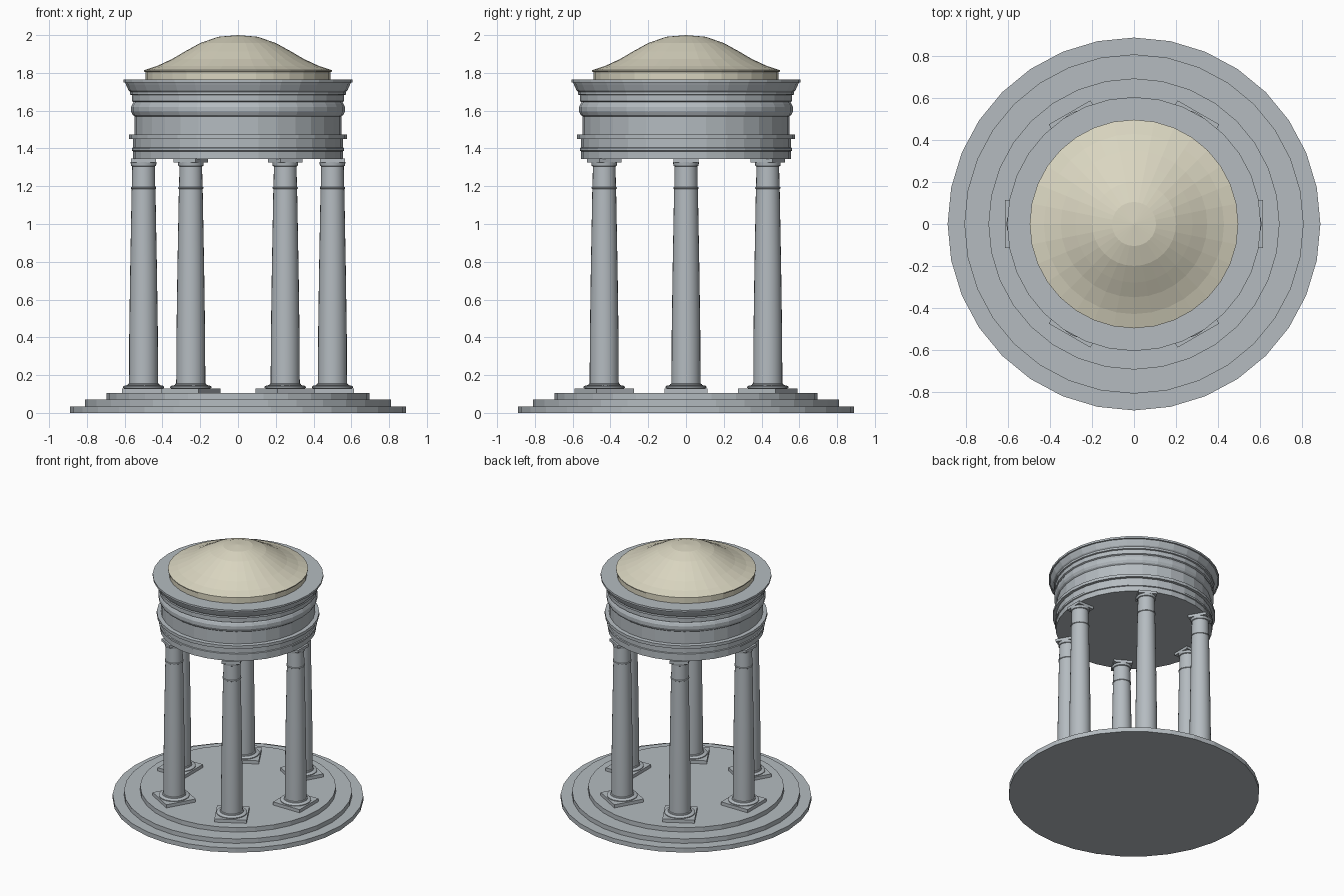
import bpy, bmesh, math

if "Cube" in bpy.data.objects:
    bpy.data.objects.remove(bpy.data.objects["Cube"])

SEG = 32


def material(name, rgb):
    m = bpy.data.materials.new(name)
    m.diffuse_color = (*rgb, 1)
    m.use_nodes = True
    m.node_tree.nodes["Principled BSDF"].inputs["Base Color"].default_value = m.diffuse_color
    return m


STONE = material("grey_stone", (0.46, 0.50, 0.53))
ROOF = material("cream_roof", (0.70, 0.67, 0.53))


def make_object(name, bm, mat, smooth=0):
    bmesh.ops.recalc_face_normals(bm, faces=bm.faces)
    me = bpy.data.meshes.new(name)
    bm.to_mesh(me)
    bm.free()
    me.materials.append(mat)
    ob = bpy.data.objects.new(name, me)
    bpy.context.collection.objects.link(ob)
    if smooth:
        bpy.ops.object.select_all(action='DESELECT')
        ob.select_set(True)
        bpy.context.view_layer.objects.active = ob
        bpy.ops.object.shade_smooth_by_angle(angle=math.radians(smooth))
    return ob


def lathe(bm, profile, seg=SEG, cx=0.0):
    """Revolve (radius, z) points about z, with closed ends."""
    rings = []
    for r, z in profile:
        if r == 0:
            rings.append([bm.verts.new((cx, 0, z))])
        else:
            rings.append([bm.verts.new((cx + r * math.cos(2 * math.pi * i / seg),
                                        r * math.sin(2 * math.pi * i / seg), z))
                          for i in range(seg)])
    for a, b in zip(rings, rings[1:]):
        for i in range(seg):
            j = (i + 1) % seg
            if len(b) == 1:
                bm.faces.new((a[i], a[j], b[0]))
            else:
                bm.faces.new((a[i], a[j], b[j], b[i]))
    for ring in (rings[0], rings[-1]):
        if len(ring) > 1:
            bm.faces.new(ring)


def box(bm, cx, half, z0, z1):
    vs = bmesh.ops.create_cube(bm, size=1)["verts"]
    bmesh.ops.scale(bm, vec=(2 * half, 2 * half, z1 - z0), verts=vs)
    bmesh.ops.translate(bm, vec=(cx, 0, (z0 + z1) / 2), verts=vs)


# Three-step round base
bm = bmesh.new()
lathe(bm, [(0.89, 0), (0.89, 0.035), (0.81, 0.035), (0.81, 0.07),
           (0.695, 0.07), (0.695, 0.105)])
make_object("stepped_base", bm, STONE)

# Six columns, turned to face the centre
SHAFT = [(0.100, 0.128), (0.109, 0.133), (0.109, 0.139), (0.100, 0.145),
         (0.085, 0.147), (0.083, 0.153), (0.077, 0.156), (0.076, 0.40),
         (0.071, 0.75), (0.063, 1.185), (0.067, 1.188), (0.067, 1.194),
         (0.062, 1.197), (0.060, 1.305), (0.066, 1.308), (0.067, 1.315),
         (0.069, 1.327)]
for k in range(6):
    bm = bmesh.new()
    box(bm, 0.5, 0.115, 0.104, 0.130)
    lathe(bm, SHAFT, 24, 0.5)
    box(bm, 0.5, 0.067, 1.325, 1.346)
    ob = make_object(f"column_{k + 1}", bm, STONE, 30)
    ob.rotation_euler.z = k * math.pi / 3

# Moulded ring beam with cornice
bm = bmesh.new()
lathe(bm, [(0.555, 1.345), (0.555, 1.385), (0.562, 1.388), (0.562, 1.402),
           (0.555, 1.405), (0.555, 1.450), (0.577, 1.450), (0.577, 1.473),
           (0.547, 1.475), (0.547, 1.570), (0.558, 1.578), (0.566, 1.595),
           (0.566, 1.620), (0.558, 1.638), (0.552, 1.645), (0.562, 1.650),
           (0.562, 1.682), (0.572, 1.685), (0.572, 1.700), (0.580, 1.708),
           (0.592, 1.735), (0.597, 1.748), (0.606, 1.750), (0.606, 1.765)])
make_object("entablature", bm, STONE)

# Low drum and dome
bm = bmesh.new()
lathe(bm, [(0.490, 1.760), (0.490, 1.805), (0.498, 1.807), (0.498, 1.814),
           (0.43, 1.836), (0.35, 1.873), (0.28, 1.914), (0.20, 1.958),
           (0.105, 1.991), (0, 2.0)])
make_object("dome", bm, ROOF)
